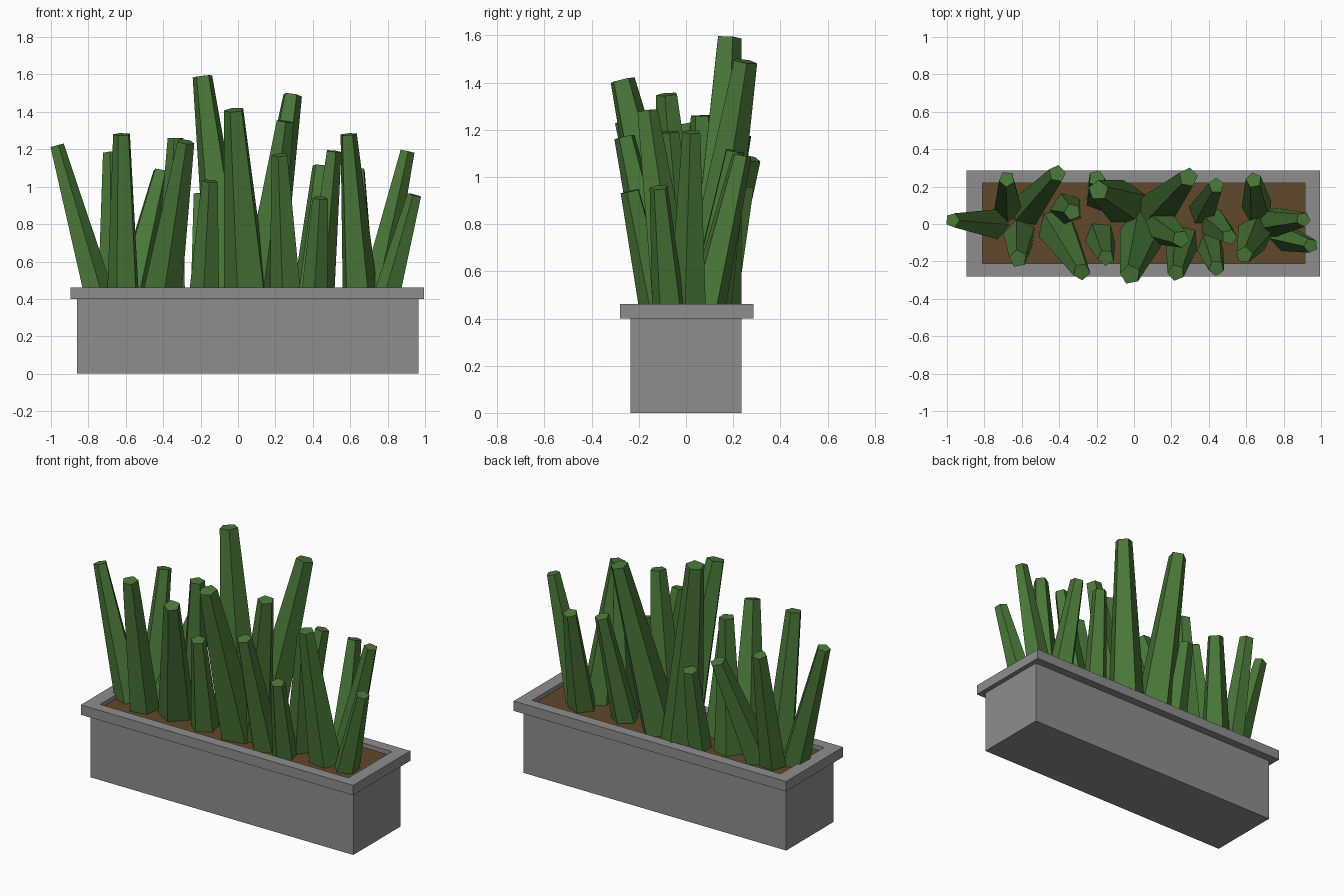
import bpy, bmesh, math
from mathutils import Vector


def material(name, color):
    m = bpy.data.materials.new(name)
    m.diffuse_color = (*color, 1)
    return m


GREY = material("stone grey", (0.27, 0.27, 0.27))
GREEN = material("leaf green", (0.068, 0.185, 0.04))
BROWN = material("soil brown", (0.12, 0.065, 0.025))


def finish(name, bm, mat):
    bmesh.ops.recalc_face_normals(bm, faces=bm.faces)
    me = bpy.data.meshes.new(name)
    bm.to_mesh(me)
    bm.free()
    me.materials.append(mat)
    ob = bpy.data.objects.new(name, me)
    bpy.context.collection.objects.link(ob)
    return ob


def rect_loft(name, sections, mat):
    """Stack of rectangles (x0, x1, y0, y1, z), capped at both ends."""
    bm = bmesh.new()
    rings = [[bm.verts.new(p) for p in
              ((x0, y0, z), (x1, y0, z), (x1, y1, z), (x0, y1, z))]
             for x0, x1, y0, y1, z in sections]
    for a, b in zip(rings, rings[1:]):
        for i in range(4):
            j = (i + 1) % 4
            bm.faces.new((a[i], a[j], b[j], b[i]))
    bm.faces.new(rings[0])
    bm.faces.new(rings[-1])
    return finish(name, bm, mat)


def leaf(name, base, tip, r0, r1, turn):
    """Five-sided tapered blade with its flat tip square to its axis."""
    bm = bmesh.new()
    b, t = Vector(base), Vector(tip)
    rot = Vector((0, 0, 1)).rotation_difference(t - b)
    rings = []
    for c, r in ((b, r0), (t, r1)):
        ring = []
        for i in range(5):
            a = turn + math.tau * i / 5
            ring.append(bm.verts.new(c + rot @ Vector((r * math.cos(a), r * math.sin(a), 0))))
        rings.append(ring)
    lo, hi = rings
    for i in range(5):
        j = (i + 1) % 5
        bm.faces.new((lo[i], lo[j], hi[j], hi[i]))
    bm.faces.new(lo)
    bm.faces.new(hi)
    return finish(name, bm, GREEN)


# planter trough with overhanging rim and recessed opening
body = (-0.86, 0.965, -0.235, 0.235)
rim = (-0.895, 0.995, -0.28, 0.287)
hole = (-0.81, 0.915, -0.212, 0.22)
rect_loft("planter", [(*body, 0), (*body, 0.4), (*rim, 0.4), (*rim, 0.462),
                      (*hole, 0.462), (*hole, 0.425)], GREY)

# soil slab
rect_loft("soil", [(*hole, 0.41), (*hole, 0.435)], BROWN)

# leaves: base x, y, tip x, y, z, base radius, tip radius
leaves = [
    (-0.75, 0.00, -0.97, 0.02, 1.22, 0.085, 0.040),
    (-0.67, 0.09, -0.68, 0.24, 1.18, 0.080, 0.043),
    (-0.61, -0.06, -0.62, -0.185, 1.28, 0.090, 0.048),
    (-0.57, 0.08, -0.41, 0.27, 1.08, 0.095, 0.048),
    (-0.41, -0.02, -0.28, -0.255, 1.24, 0.110, 0.048),
    (-0.36, 0.08, -0.33, 0.065, 1.26, 0.090, 0.046),
    (-0.05, 0.11, -0.19, 0.18, 1.59, 0.125, 0.055),
    (-0.19, 0.14, -0.20, 0.245, 0.96, 0.075, 0.045),
    (-0.18, -0.07, -0.15, -0.18, 1.03, 0.085, 0.045),
    (0.05, -0.04, -0.02, -0.27, 1.41, 0.125, 0.055),
    (0.12, 0.07, 0.29, 0.25, 1.49, 0.120, 0.053),
    (0.12, 0.00, 0.25, -0.08, 1.35, 0.110, 0.048),
    (0.26, -0.09, 0.225, -0.26, 1.17, 0.090, 0.046),
    (0.37, 0.07, 0.44, 0.205, 1.11, 0.080, 0.043),
    (0.43, 0.00, 0.51, -0.07, 1.19, 0.085, 0.043),
    (0.41, -0.12, 0.44, -0.235, 0.94, 0.075, 0.043),
    (0.66, 0.08, 0.64, 0.235, 1.09, 0.085, 0.043),
    (0.65, -0.05, 0.59, -0.165, 1.28, 0.100, 0.046),
    (0.73, 0.01, 0.905, 0.025, 1.19, 0.085, 0.040),
    (0.80, -0.07, 0.945, -0.115, 0.955, 0.075, 0.040),
]
for n, (bx, by, tx, ty, tz, r0, r1) in enumerate(leaves, 1):
    leaf(f"leaf_{n:02d}", (bx, by, 0.42), (tx, ty, tz), r0, r1, math.pi / 2 + n * 0.9)
